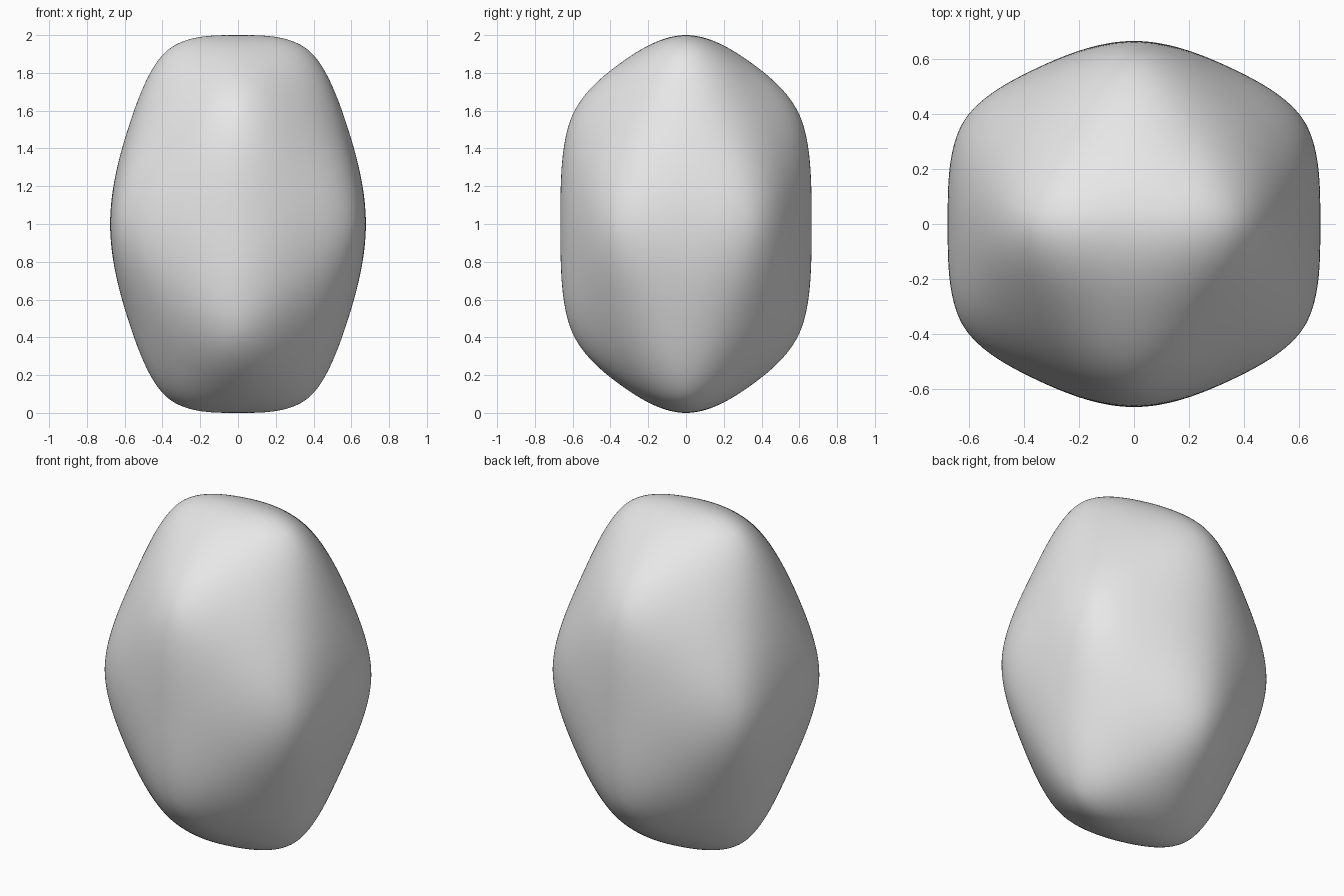
import bpy
import math
from mathutils import Vector

cube = bpy.data.objects.get("Cube")
if cube:
    bpy.data.objects.remove(cube, do_unlink=True)

HALF_SIZE = (0.677, 0.665, 1.0)
LEVELS = 4


def icosahedron():
    """Three crossed golden rectangles; faces are the mutually adjacent triples."""
    g = (1 + math.sqrt(5)) / 2
    pts = []
    for s in (-1, 1):
        for t in (-1, 1):
            pts += [Vector((s, 0, t * g)), Vector((t * g, s, 0)), Vector((0, t * g, s))]
    n = len(pts)
    near = lambda a, b: (pts[a] - pts[b]).length < 2.1
    tris = []
    for i in range(n):
        for j in range(i + 1, n):
            for k in range(j + 1, n):
                if near(i, j) and near(j, k) and near(i, k):
                    normal = (pts[j] - pts[i]).cross(pts[k] - pts[i])
                    tris.append((i, j, k) if normal.dot(pts[i]) > 0 else (i, k, j))
    return pts, tris


def split(pts, tris, smooth):
    """Split each triangle in four, optionally rounding the surface."""
    opposite, ring = {}, [set() for _ in pts]
    for tri in tris:
        for c in range(3):
            a, b, o = tri[c], tri[(c + 1) % 3], tri[(c + 2) % 3]
            opposite.setdefault((min(a, b), max(a, b)), []).append(o)
            ring[a].update((b, o))
    new = []
    for p, around in zip(pts, ring):
        if smooth:
            n = len(around)
            w = (5 / 8 - (3 / 8 + math.cos(2 * math.pi / n) / 4) ** 2) / n
            p = p * (1 - n * w) + sum((pts[q] for q in around), Vector()) * w
        new.append(p.copy())
    middle = {}
    for (a, b), (c, d) in opposite.items():
        mid = (pts[a] + pts[b]) / 2
        if smooth:
            mid = mid * 3 / 4 + (pts[c] + pts[d]) / 8
        middle[a, b] = middle[b, a] = len(new)
        new.append(mid)
    out = []
    for a, b, c in tris:
        ab, bc, ca = middle[a, b], middle[b, c], middle[c, a]
        out += [(a, ab, ca), (b, bc, ab), (c, ca, bc), (ab, bc, ca)]
    return new, out


# Softened stone: one flat split keeps the facets, then the edges are rounded
points, triangles = icosahedron()
points, triangles = split(points, triangles, False)
for _ in range(LEVELS):
    points, triangles = split(points, triangles, True)

# Stretch to size and stand on the ground
extent = [max(abs(p[axis]) for p in points) for axis in range(3)]
points = [Vector([p[i] * HALF_SIZE[i] / extent[i] for i in range(3)]) for p in points]
for p in points:
    p.z += HALF_SIZE[2]

mesh = bpy.data.meshes.new("faceted_stone")
mesh.from_pydata(points, [], triangles)
mesh.polygons.foreach_set("use_smooth", [True] * len(mesh.polygons))
mesh.update()
stone = bpy.data.objects.new("faceted_stone", mesh)
bpy.context.collection.objects.link(stone)

# Plain grey surface
grey = bpy.data.materials.new("light_grey")
grey.use_nodes = True
colour = (0.8, 0.8, 0.8, 1)
grey.diffuse_color = colour
for node in grey.node_tree.nodes:
    if node.type == 'BSDF_PRINCIPLED':
        node.inputs["Base Color"].default_value = colour
mesh.materials.append(grey)
